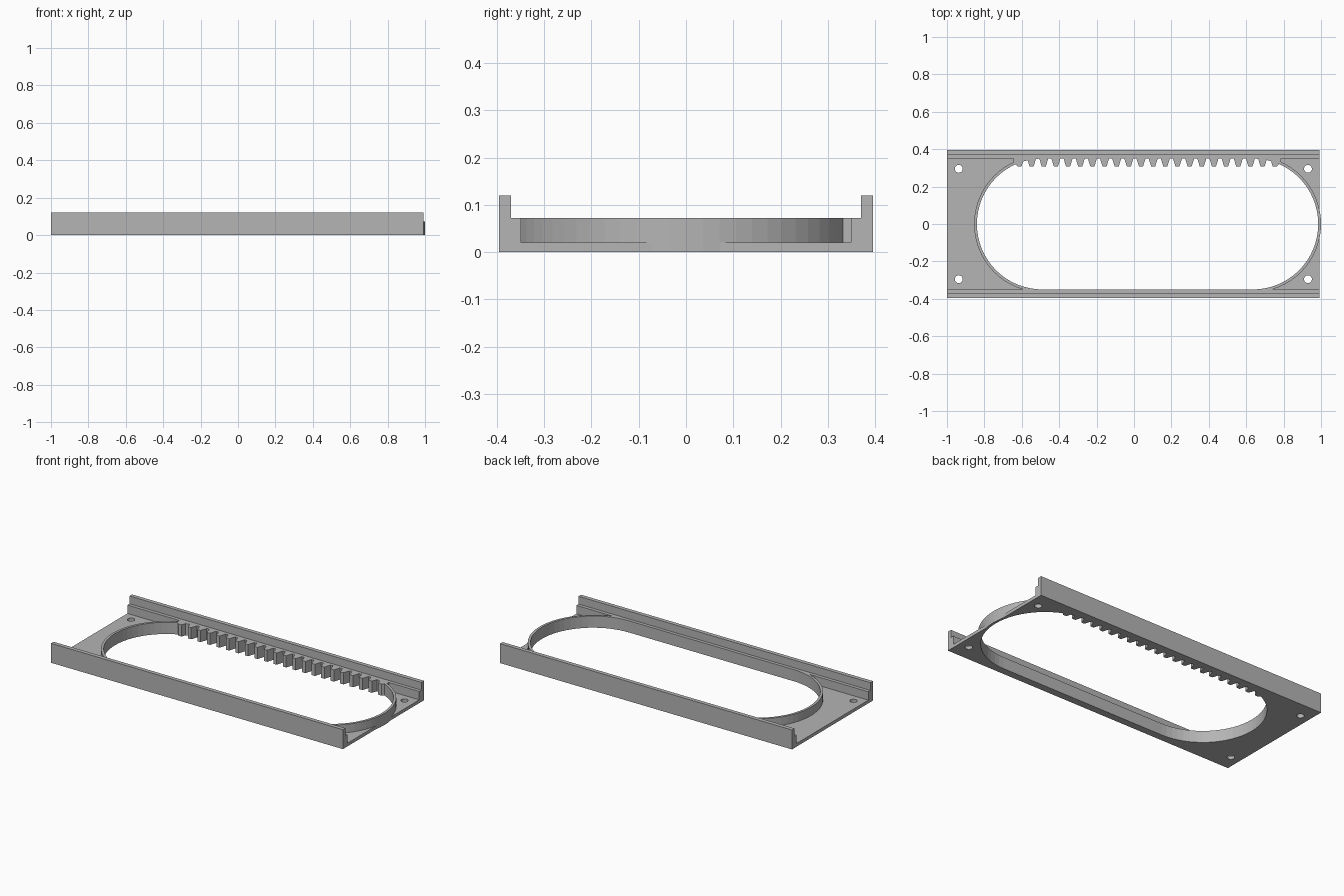
import bpy
import bmesh
from math import cos, sin, pi

cube = bpy.data.objects.get("Cube")
if cube:
    bpy.data.objects.remove(cube, do_unlink=True)

grey = bpy.data.materials.new("plain_grey")
grey.use_nodes = True
colour = (0.46, 0.46, 0.46, 1)
grey.diffuse_color = colour
grey.node_tree.nodes["Principled BSDF"].inputs["Base Color"].default_value = colour

LEFT, RIGHT, HALF_Y = -1.0, 0.993, 0.395
PLATE_TOP, LEDGE_TOP, RAIL_TOP = 0.02, 0.072, 0.12
BELOW, ABOVE = -0.1, 0.3


def prism(name, outline, z0, z1):
    """Extrude a flat outline between two heights."""
    bm = bmesh.new()
    face = bm.faces.new([bm.verts.new((x, y, z0)) for x, y in outline])
    grown = bmesh.ops.extrude_face_region(bm, geom=[face])["geom"]
    for v in grown:
        if isinstance(v, bmesh.types.BMVert):
            v.co.z = z1
    bmesh.ops.recalc_face_normals(bm, faces=bm.faces)
    mesh = bpy.data.meshes.new(name)
    bm.to_mesh(mesh)
    bm.free()
    mesh.materials.append(grey)
    obj = bpy.data.objects.new(name, mesh)
    bpy.context.collection.objects.link(obj)
    return obj


def box(name, x0, x1, y0, y1, z0, z1):
    return prism(name, [(x0, y0), (x1, y0), (x1, y1), (x0, y1)], z0, z1)


def stadium(radius, x0=-0.49, x1=0.635, steps=32):
    """Oval outline: two half circles joined by straight sides."""
    angles = [pi * i / steps - pi / 2 for i in range(steps + 1)]
    right = [(x1 + radius * cos(a), radius * sin(a)) for a in angles]
    left = [(x0 - radius * cos(a), -radius * sin(a)) for a in angles]
    return right + left


def circle(x, y, radius, steps=24):
    return [(x + radius * cos(2 * pi * i / steps), y + radius * sin(2 * pi * i / steps))
            for i in range(steps)]


def combine(target, tool, operation):
    """Apply one boolean and discard the tool."""
    mod = target.modifiers.new(operation.lower(), "BOOLEAN")
    mod.operation = operation
    mod.solver = "EXACT"
    mod.object = tool
    bpy.context.view_layer.update()
    graph = bpy.context.evaluated_depsgraph_get()
    mesh = bpy.data.meshes.new_from_object(target.evaluated_get(graph))
    target.modifiers.clear()
    target.data = mesh
    bpy.data.objects.remove(tool, do_unlink=True)


# Base plate
frame = box("track_frame", LEFT, RIGHT, -HALF_Y, HALF_Y, 0, PLATE_TOP)

# Stepped side rails, one L section mirrored front and back
for side in (-1, 1):
    for name, inner, top in (("ledge", 0.349, LEDGE_TOP), ("rail", 0.37, RAIL_TOP)):
        y0, y1 = sorted((side * inner, side * HALF_Y))
        combine(frame, box(name, LEFT, RIGHT, y0, y1, 0, top), "UNION")

# Raised oval collar and the opening through it
combine(frame, prism("oval_collar", stadium(0.365), 0, LEDGE_TOP), "UNION")
combine(frame, prism("opening", stadium(0.35), BELOW, ABOVE), "DIFFERENCE")

# Toothed rack along the back of the opening
TEETH, PITCH, START = 22, 0.065, -0.645
ROOT, TIP = 0.35, 0.308
END = START + TEETH * PITCH
outline = [(START, 0.36), (START, 0.332)]
for i in range(TEETH):
    x = START + (i + 0.5) * PITCH
    if i > 0:
        outline.append((x - 0.024, ROOT))
    outline += [(x - 0.011, TIP), (x + 0.011, TIP)]
    if i < TEETH - 1:
        outline.append((x + 0.024, ROOT))
outline += [(END, 0.332), (END, 0.36)]
combine(frame, prism("gear_rack", outline, 0, LEDGE_TOP), "UNION")

# Corner screw holes
for x in (-0.937, 0.93):
    for y in (-0.295, 0.295):
        combine(frame, prism("screw_hole", circle(x, y, 0.021), BELOW, ABOVE), "DIFFERENCE")
